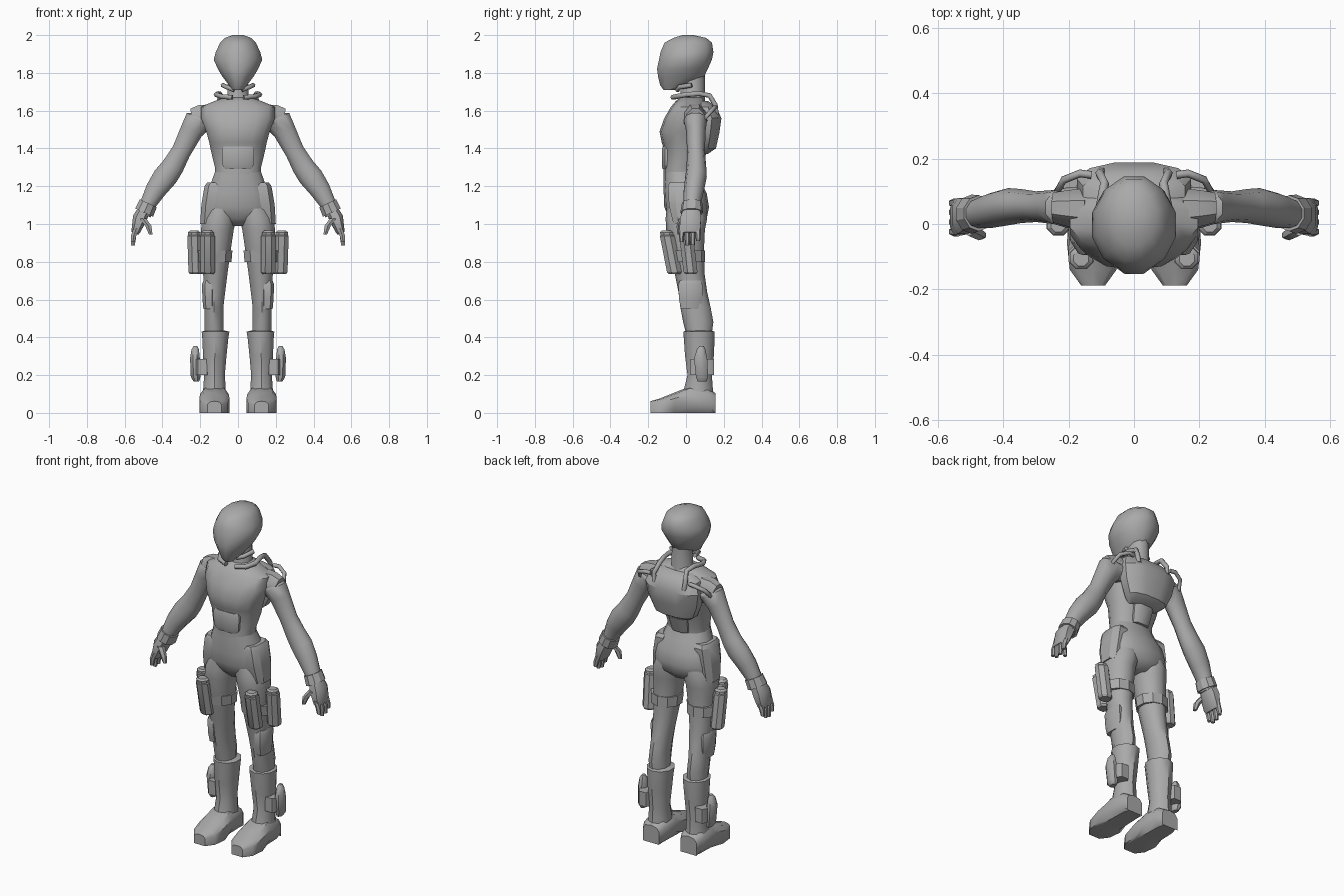
import bpy, bmesh, math
from mathutils import Vector

grey = bpy.data.materials.new("suit grey")
grey.diffuse_color = (0.4, 0.4, 0.4, 1)


def finish(name, bm, angle=45):
    bmesh.ops.recalc_face_normals(bm, faces=bm.faces)
    me = bpy.data.meshes.new(name)
    bm.to_mesh(me)
    bm.free()
    ob = bpy.data.objects.new(name, me)
    bpy.context.collection.objects.link(ob)
    me.materials.append(grey)
    bpy.ops.object.select_all(action='DESELECT')
    ob.select_set(True)
    bpy.context.view_layer.objects.active = ob
    bpy.ops.object.shade_smooth_by_angle(angle=math.radians(angle))
    return ob


def loft(name, rings, n=10, u=(1, 0, 0), v=(0, 1, 0), power=1.0, angle=45):
    """Skin rings of (x, y, z, radius along u, radius along v)."""
    bm = bmesh.new()
    u, v = Vector(u).normalized(), Vector(v).normalized()
    loops = []
    for x, y, z, a, b in rings:
        loop = []
        for i in range(n):
            t = 2 * math.pi * (i + 0.5) / n
            c, s = math.cos(t), math.sin(t)
            p = Vector((x, y, z)) + u * a * math.copysign(abs(c) ** power, c)
            loop.append(bm.verts.new(p + v * b * math.copysign(abs(s) ** power, s)))
        loops.append(loop)
    for l0, l1 in zip(loops, loops[1:]):
        for i in range(n):
            j = (i + 1) % n
            bm.faces.new((l0[i], l0[j], l1[j], l1[i]))
    bm.faces.new(loops[0])
    bm.faces.new(loops[-1])
    return finish(name, bm, angle)


def stack(name, rows, **kw):
    """Body section from rows of (z, x min, x max, y front, y back)."""
    return loft(name, [((a + b) / 2, (c + d) / 2, z, (b - a) / 2, (d - c) / 2)
                       for z, a, b, c, d in rows], **kw)


def tube(name, pts, r):
    cu = bpy.data.curves.new(name, 'CURVE')
    cu.dimensions = '3D'
    cu.bevel_depth, cu.bevel_resolution, cu.use_fill_caps = r, 1, True
    sp = cu.splines.new('POLY')
    sp.points.add(len(pts) - 1)
    for p, co in zip(sp.points, pts):
        p.co = (*co, 1)
    ob = bpy.data.objects.new(name, cu)
    bpy.context.collection.objects.link(ob)
    cu.materials.append(grey)
    return ob


def both(ob):
    """Mirror a left-hand part to the other side."""
    m = ob.modifiers.new("mirror", 'MIRROR')
    m.use_axis = (True, False, False)
    return ob


# Head: pointed chin in front, domed crown
stack("head", [(1.71, -.03, .03, -.12, -.06), (1.735, -.05, .05, -.14, .04),
               (1.78, -.085, .085, -.152, .10), (1.82, -.11, .11, -.158, .12),
               (1.87, -.133, .133, -.148, .142), (1.91, -.122, .122, -.14, .15),
               (1.96, -.098, .098, -.118, .142), (1.985, -.072, .072, -.07, .11),
               (2.0, -.03, .03, -.02, .04)], n=12)
stack("neck", [(1.60, -.085, .085, -.05, .11), (1.66, -.06, .06, -.03, .1),
               (1.80, -.055, .055, -.03, .10)], n=10)

# Torso
stack("chest", [(1.24, -.125, .125, -.118, .06), (1.30, -.125, .125, -.118, .06),
                (1.39, -.147, .147, -.113, .09), (1.43, -.155, .155, -.128, .10),
                (1.49, -.172, .172, -.14, .11), (1.56, -.20, .20, -.115, .115),
                (1.62, -.20, .20, -.08, .11), (1.65, -.13, .13, -.055, .10),
                (1.67, -.07, .07, -.03, .09)], n=14, power=.85)
stack("belly_plate", [(1.29, -.07, .07, -.125, -.05), (1.31, -.085, .085, -.13, -.05),
                      (1.39, -.09, .09, -.13, -.05), (1.41, -.08, .08, -.125, -.05)],
      n=8, power=.6, angle=30)
stack("pelvis", [(.99, -.05, .05, -.05, .07), (1.03, -.17, .17, -.09, .11),
                 (1.09, -.185, .185, -.115, .122), (1.16, -.17, .17, -.118, .11),
                 (1.22, -.145, .145, -.12, .08), (1.28, -.123, .123, -.117, .055)],
      n=14, power=.85)

# Backpack with rounded back
stack("backpack", [(1.37, -.09, .09, .03, .115), (1.40, -.13, .13, .03, .16),
                   (1.48, -.165, .165, .03, .178), (1.56, -.18, .18, .03, .19),
                   (1.62, -.16, .16, .03, .16), (1.65, -.10, .10, .03, .12)],
      n=12, power=.8, angle=35)
stack("lower_back_pad", [(1.27, -.055, .055, .0, .075), (1.39, -.07, .07, .0, .115)],
      n=8, power=.6)

# Air hoses around the neck and into the pack
both(tube("neck_hose", [(.03, -.07, 1.67), (.085, -.05, 1.675), (.115, 0, 1.685),
                        (.10, .07, 1.69), (.09, .125, 1.68), (.105, .155, 1.63),
                        (.10, .16, 1.58)], .014))
both(tube("pack_hose", [(.13, .15, 1.62), (.165, .155, 1.62), (.215, .135, 1.60),
                        (.235, .10, 1.56), (.19, .08, 1.53)], .012))
both(tube("collar_clip", [(.02, -.045, 1.71), (.06, -.035, 1.725), (.08, .03, 1.735)], .013))

# Arms: rings lie across the arm axis
both(loft("arm", [(.15, .05, 1.545, .085, .065), (.205, .05, 1.55, .08, .062),
                  (.245, .052, 1.495, .064, .052), (.30, .053, 1.385, .054, .047),
                  (.345, .055, 1.305, .062, .052), (.385, .053, 1.25, .068, .057),
                  (.435, .042, 1.18, .058, .054), (.475, .033, 1.11, .045, .046),
                  (.50, .03, 1.055, .044, .048)],
          n=10, u=(.86, 0, .5)))
both(loft("shoulder", [(.14, .045, 1.56, .08, .07), (.20, .048, 1.56, .075, .06),
                       (.245, .05, 1.56, .055, .05)],
          n=8, u=(.15, 0, 1)))
# Hands: cuff, palm, four fingers and a thumb
both(loft("cuff", [(.475, .033, 1.11, .052, .055), (.497, .03, 1.06, .055, .06)],
          n=10, u=(.9, 0, .42), angle=30))
both(loft("palm", [(.495, .03, 1.08, .035, .045), (.52, .025, 1.03, .04, .058),
                   (.54, .02, .965, .026, .058), (.545, .02, .95, .02, .05)],
          n=8, u=(.93, 0, .36), power=.7))
for i, (y, tip) in enumerate([(-.024, .905), (.006, .885), (.036, .89), (.064, .91)]):
    both(loft(f"finger_{i + 1}", [(.538, y, .98, .017, .015), (.552, y, .94, .016, .014),
                                  (.556, y, tip, .011, .011)], n=6))
both(loft("thumb", [(.505, -.015, 1.03, .022, .022), (.475, -.032, .99, .019, .018),
                    (.462, -.034, .945, .011, .012)], n=6))

# Legs
both(stack("leg", [(.38, .07, .18, .01, .13), (.48, .075, .18, -.015, .145),
                   (.56, .075, .18, -.03, .13), (.64, .065, .182, -.04, .112),
                   (.74, .052, .188, -.06, .098), (.86, .035, .195, -.085, .095),
                   (.97, .018, .20, -.105, .10), (1.03, .005, .195, -.108, .112),
                   (1.10, .005, .16, -.10, .10)], n=10))
both(stack("hip_plate", [(1.0, .10, .203, -.07, .06), (1.10, .09, .197, -.095, .075),
                         (1.20, .08, .18, -.10, .075), (1.22, .08, .165, -.09, .06)],
           n=8, power=.7, angle=30))
both(stack("knee_pad", [(.55, .12, .185, -.03, .08), (.60, .12, .19, -.04, .09),
                        (.68, .12, .193, -.045, .09), (.70, .12, .185, -.035, .08)],
           n=8, power=.7, angle=30))

# Boots: shaft with a flared top, and a long tapering foot
both(stack("boot_shaft", [(.06, .06, .19, -.02, .15), (.13, .062, .187, -.01, .142),
                          (.20, .067, .182, .008, .137), (.30, .058, .188, -.005, .147),
                          (.40, .047, .193, -.012, .152), (.43, .042, .196, -.014, .152),
                          (.435, .065, .18, .0, .14)], n=10, angle=40))
foot = both(loft("foot", [(.125, .155, .05, .055, .055), (.125, .12, .062, .073, .066),
                          (.125, .02, .068, .078, .072), (.125, -.06, .052, .083, .056),
                          (.125, -.14, .036, .074, .04), (.125, -.188, .03, .038, .032)],
                  n=10, v=(0, 0, 1), power=.7, angle=40))
for vert in foot.data.vertices:      # flat sole on the ground
    if vert.co.z < .03:
        vert.co.z = 0


# Thigh canisters, each with a stepped cap
def canister(name, top, bottom, r):
    t, b = Vector(top), Vector(bottom)
    rings = []
    for f, k in [(0, .8), (.05, 1), (.88, 1), (.9, .88), (.96, .88), (1, .6)]:
        rings.append((*b.lerp(t, f), r * k, r * k))
    return both(loft(name, rings, n=8, angle=30))


canister("front_canister", (.162, -.105, .965), (.16, -.06, .735), .042)
canister("side_canister", (.232, -.002, .965), (.225, .025, .735), .04)
both(stack("thigh_strap", [(.80, .03, .21, -.075, .10), (.86, .025, .213, -.085, .10)],
           n=10, angle=30))

# Shin capsule and its bracket
both(stack("shin_capsule", [(.165, .205, .235, .06, .11), (.19, .197, .252, .05, .12),
                            (.29, .20, .256, .04, .115), (.335, .205, .248, .055, .105),
                            (.355, .215, .235, .07, .095)], n=8))
both(stack("shin_bracket", [(.20, .15, .225, .02, .15), (.285, .15, .225, .02, .15)],
           n=8, power=.5, angle=30))
